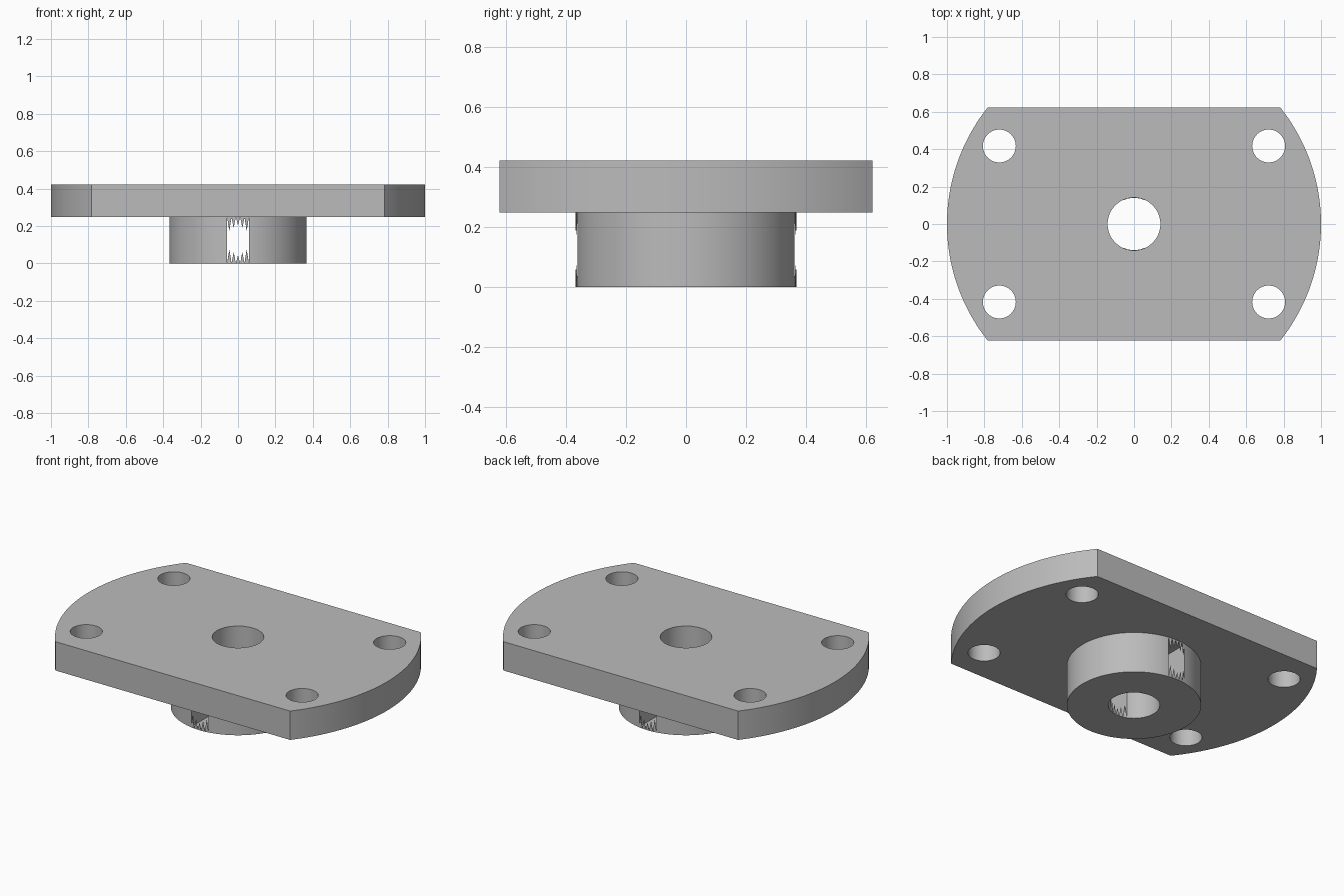
import bpy, bmesh, math

if "Cube" in bpy.data.objects:
    bpy.data.objects.remove(bpy.data.objects["Cube"])

PLATE_Z, TOP_Z = 0.248, 0.422
HALF_DEPTH = 0.622
HUB_R, BORE_R = 0.367, 0.141
SLOT_W, SKIN = 0.058, 0.003

grey = bpy.data.materials.new("plain grey")
grey.use_nodes = True
grey.diffuse_color = (0.5, 0.5, 0.5, 1)
grey.node_tree.nodes["Principled BSDF"].inputs["Base Color"].default_value = (0.5, 0.5, 0.5, 1)


def make_object(name, bm):
    bmesh.ops.recalc_face_normals(bm, faces=bm.faces)
    mesh = bpy.data.meshes.new(name)
    bm.to_mesh(mesh)
    bm.free()
    obj = bpy.data.objects.new(name, mesh)
    bpy.context.collection.objects.link(obj)
    mesh.materials.append(grey)
    return obj


def prism(name, outline, z0, z1):
    bm = bmesh.new()
    face = bm.faces.new([bm.verts.new((x, y, z0)) for x, y in outline])
    new = bmesh.ops.extrude_face_region(bm, geom=[face])["geom"]
    verts = [v for v in new if isinstance(v, bmesh.types.BMVert)]
    bmesh.ops.translate(bm, verts=verts, vec=(0, 0, z1 - z0))
    return make_object(name, bm)


def circle(r, cx=0, cy=0, n=64):
    return [(cx + r * math.cos(math.tau * i / n), cy + r * math.sin(math.tau * i / n))
            for i in range(n)]


def select_only(obj):
    bpy.ops.object.select_all(action="DESELECT")
    obj.select_set(True)
    bpy.context.view_layer.objects.active = obj


def cut(obj, cutter):
    mod = obj.modifiers.new("cut", "BOOLEAN")
    mod.operation, mod.solver, mod.object = "DIFFERENCE", "EXACT", cutter
    select_only(obj)
    bpy.ops.object.modifier_apply(modifier=mod.name)
    bpy.data.objects.remove(cutter)


# Flange: a disc with its front and back cut flat
limit = math.asin(HALF_DEPTH)
arc = [limit * (2 * i / 40 - 1) for i in range(41)]
outline = [(math.cos(a), math.sin(a)) for a in arc]
outline += [(-x, -y) for x, y in outline]
flange = prism("flange", outline, PLATE_Z, TOP_Z)

# Hub below the flange
hub = prism("hub", circle(HUB_R, n=96), 0, PLATE_Z)

# Centre bore and four bolt holes
for part in (flange, hub):
    cut(part, prism("bore_cutter", circle(BORE_R), -0.1, TOP_Z + 0.1))
for sx in (-1, 1):
    for sy in (-1, 1):
        cut(flange, prism("bolt_cutter", circle(0.088, sx * 0.72, sy * 0.417, 48),
                          0.1, TOP_Z + 0.1))

# Cross slot through the hub, front to back
slot = [(-SLOT_W, -0.5), (SLOT_W, -0.5), (SLOT_W, 0.5), (-SLOT_W, 0.5)]
cut(hub, prism("slot_cutter", slot, SKIN, PLATE_Z - SKIN))

# Pointed teeth along the slot edges, on the outer wall and the bore wall
bm = bmesh.new()
COUNT = 5
step = 2 * SLOT_W / COUNT
for radius in (HUB_R, BORE_R):
    for side in (-1, 1):
        for base, up in ((0, 1), (PLATE_Z, -1)):
            for i in range(COUNT):
                x = -SLOT_W + step * (i + 0.5)
                length = 0.045 + 0.6 * abs(x)
                points = ((x - step / 2, 0), (x + step / 2, 0), (x, length))
                bm.faces.new([bm.verts.new((px, side * math.sqrt(radius ** 2 - px ** 2),
                                            base + up * h)) for px, h in points])
teeth = make_object("slot_teeth", bm)
solid = teeth.modifiers.new("thickness", "SOLIDIFY")
solid.thickness, solid.offset = 0.002, 0

# Smooth curved walls, keep rims sharp
for part in (flange, hub):
    select_only(part)
    bpy.ops.object.shade_smooth_by_angle(angle=math.radians(30))
